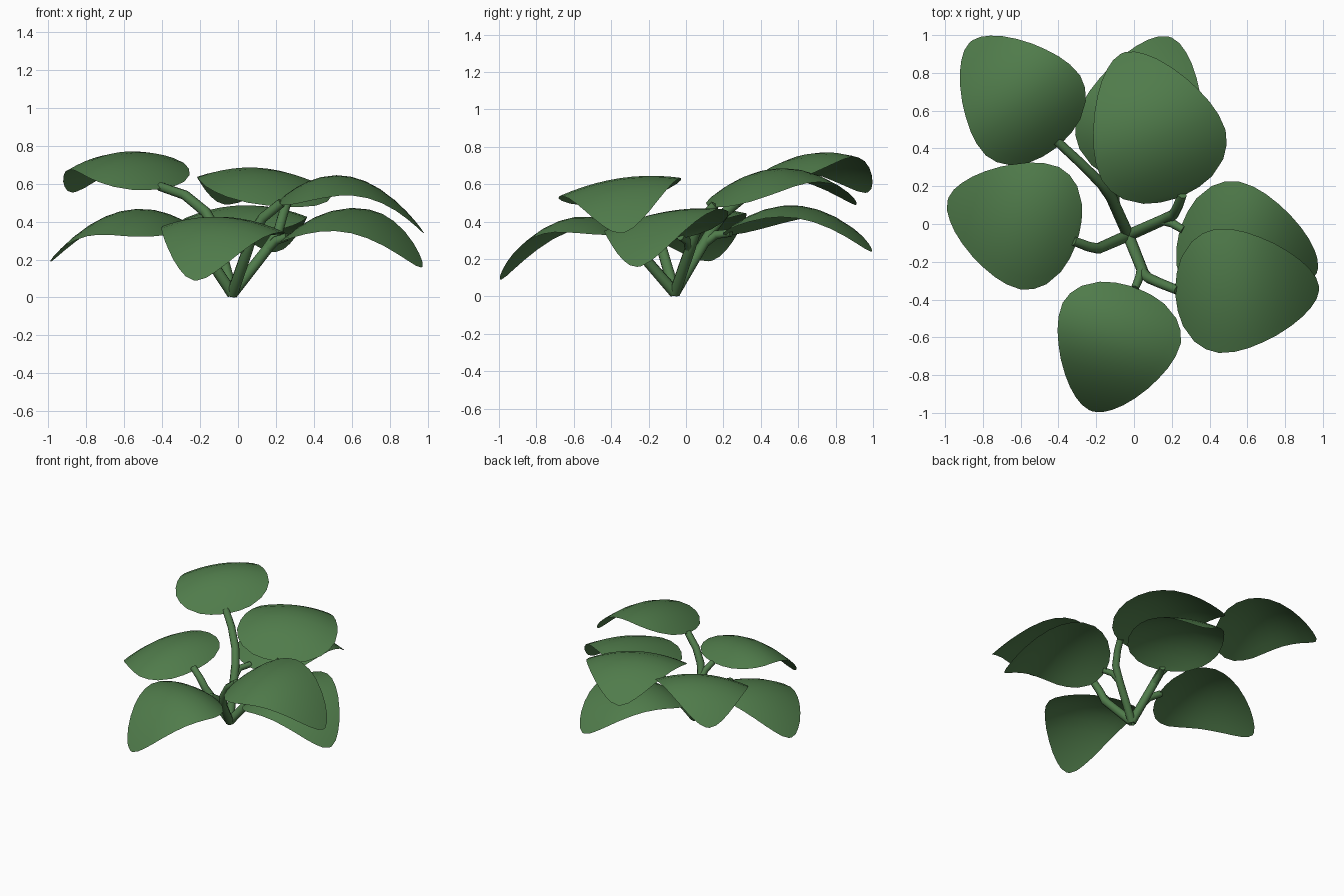
import bpy
from mathutils import Vector

if "Cube" in bpy.data.objects:
    bpy.data.objects.remove(bpy.data.objects["Cube"])

green = bpy.data.materials.new("leaf_green")
green.diffuse_color = (0.08, 0.2, 0.07, 1)
green.use_nodes = True
green.node_tree.nodes["Principled BSDF"].inputs["Base Color"].default_value = green.diffuse_color

# half-width of a leaf along its midrib, both as fractions of its length
OUTLINE = [(0, .04), (.012, .14), (.045, .25), (.12, .365), (.2, .425), (.29, .455), (.4, .45),
           (.5, .425), (.6, .385), (.7, .335), (.8, .27), (.88, .205), (.94, .14), (.98, .08), (1, .015)]
COLS = 10


def finish(obj):
    obj.data.materials.append(green)
    bpy.ops.object.select_all(action='DESELECT')
    obj.select_set(True)
    bpy.context.view_layer.objects.active = obj


def leaf(name, base, tip, arch, roll, curl=.6, wide=1):
    """Arched leaf from base to tip; roll lifts the left side, curl lowers both sides."""
    base, tip = Vector(base), Vector(tip)
    axis = Vector((tip.x - base.x, tip.y - base.y, 0))
    length = axis.length
    side = Vector((-axis.y, axis.x, 0)).normalized()
    verts, faces = [], []
    for t, hw in OUTLINE:
        mid = base.lerp(tip, t) + Vector((0, 0, 4 * arch * t * (1 - t)))
        for j in range(COLS + 1):
            w = (j / COLS * 2 - 1) * hw * length * wide
            verts.append(mid + side * w + Vector((0, 0, roll * w - curl * w * w)))
    n = COLS + 1
    for i in range(len(OUTLINE) - 1):
        for j in range(COLS):
            a = i * n + j
            faces.append((a + 1, a, a + n, a + n + 1))
    me = bpy.data.meshes.new(name)
    me.from_pydata(verts, [], faces)
    obj = bpy.data.objects.new(name, me)
    bpy.context.collection.objects.link(obj)
    finish(obj)
    bpy.ops.object.shade_smooth()


def stem(name, pts, r=.031):
    """Round tube through the given points, thinning slightly to the end."""
    cu = bpy.data.curves.new(name, 'CURVE')
    cu.dimensions = '3D'
    cu.bevel_depth = r
    cu.bevel_resolution = 2
    cu.use_fill_caps = True
    sp = cu.splines.new('POLY')
    sp.points.add(len(pts) - 1)
    for i, p in enumerate(pts):
        sp.points[i].co = (*p, 1)
        sp.points[i].radius = 1 - .2 * i / (len(pts) - 1)
    obj = bpy.data.objects.new(name, cu)
    bpy.context.collection.objects.link(obj)
    finish(obj)
    bpy.ops.object.convert(target='MESH')
    bpy.ops.object.shade_smooth()


# leaves: base point, tip point, arch height, sideways tilt
leaf("leaf_back_left", (-.40, .415, .575), (-.865, .965, .555), .2, -.12)
leaf("leaf_back_upper", (.245, .145, .48), (-.06, .905, .49), .2, .04, wide=.95)
leaf("leaf_back_lower", (-.06, .22, .33), (.19, .99, .24), .2, 0, wide=.92)
leaf("leaf_left", (-.30, -.085, .36), (-.985, .13, .19), .17, -.17, .6, 1.04)
leaf("leaf_right_lower", (.245, -.03, .31), (.97, -.25, .16), .21, .18, .4, .97)
leaf("leaf_right_upper", (.22, -.36, .50), (.98, -.34, .34), .205, .15, .45, .95)
leaf("leaf_front", (0, -.335, .335), (-.225, -.99, .09), .195, -.05, .6, 1.05)

# stems fanning out from one root point
ROOT = (-.03, -.06, .02)
stem("stem_back_left", [ROOT, (-.12, .14, .36), (-.17, .21, .45), (-.28, .32, .54), (-.41, .44, .585)])
stem("stem_back_lower", [(-.1, .09, .28), (-.1, .16, .33), (-.06, .24, .34)], .026)
stem("stem_left", [ROOT, (-.19, -.13, .26), (-.24, -.12, .32), (-.32, -.09, .37)])
stem("stem_right", [ROOT, (.15, .02, .25), (.21, .05, .34), (.235, .1, .43), (.255, .155, .49)])
stem("stem_right_branch", [(.15, .02, .25), (.2, .005, .3), (.26, -.03, .32)], .026)
stem("stem_front", [ROOT, (.05, -.26, .25), (.075, -.285, .33), (.13, -.31, .42), (.23, -.35, .5)])
stem("stem_front_branch", [(.04, -.24, .23), (.03, -.28, .29), (.005, -.34, .335)], .026)
